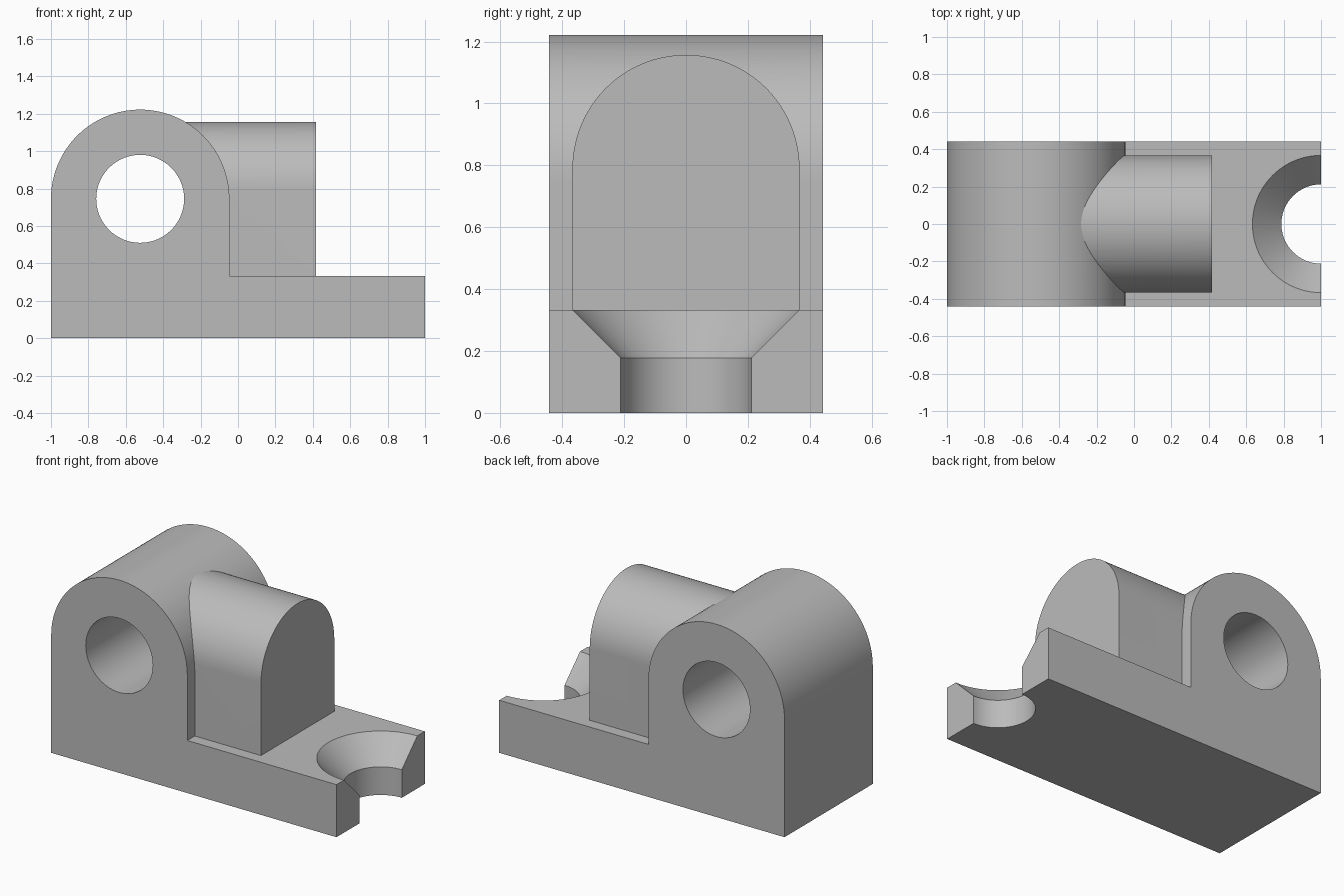
import bpy
import bmesh
from math import sin, cos, pi, radians
from mathutils import Vector

if "Cube" in bpy.data.objects:
    bpy.data.objects.remove(bpy.data.objects["Cube"], do_unlink=True)

# Main dimensions
HALF_DEPTH = 0.442
BASE_TOP = 0.333
BORE_X, BORE_Z = -0.523, 0.745
LUG_R, BORE_R = 0.477, 0.235
ARCH_R, ARCH_Z, ARCH_END = 0.367, 0.79, 0.418
HOLE_R, SINK_Z = 0.212, 0.178

grey = bpy.data.materials.new("plain grey")
grey.use_nodes = True
colour = (0.5, 0.5, 0.5, 1)
grey.diffuse_color = colour
grey.node_tree.nodes["Principled BSDF"].inputs["Base Color"].default_value = colour


def arc(cx, cy, r, start, end, steps):
    """Points along an arc, angles in radians."""
    angles = [start + (end - start) * i / steps for i in range(steps + 1)]
    return [(cx + r * cos(a), cy + r * sin(a)) for a in angles]


def make_object(name, bm):
    bmesh.ops.recalc_face_normals(bm, faces=bm.faces)
    mesh = bpy.data.meshes.new(name)
    bm.to_mesh(mesh)
    bm.free()
    mesh.materials.append(grey)
    obj = bpy.data.objects.new(name, mesh)
    bpy.context.collection.objects.link(obj)
    return obj


def extrude_profile(name, points, place, offset):
    """Fill an outline placed in space by a function, then extrude it."""
    bm = bmesh.new()
    face = bm.faces.new([bm.verts.new(place(u, v)) for u, v in points])
    result = bmesh.ops.extrude_face_region(bm, geom=[face], use_keep_orig=True)
    verts = [g for g in result["geom"] if isinstance(g, bmesh.types.BMVert)]
    bmesh.ops.translate(bm, verts=verts, vec=Vector(offset))
    return make_object(name, bm)


def lathe(name, profile, x, steps=96):
    """Spin a closed radius/height profile about a vertical axis."""
    bm = bmesh.new()
    verts = [bm.verts.new((x + r, 0, z)) for r, z in profile]
    edges = [bm.edges.new(pair) for pair in zip(verts, verts[1:])]
    bmesh.ops.spin(bm, geom=verts + edges, cent=(x, 0, 0), axis=(0, 0, 1),
                   angle=2 * pi, steps=steps)
    bmesh.ops.remove_doubles(bm, verts=bm.verts, dist=0.0001)
    return make_object(name, bm)


def combine(target, tool, operation):
    """Apply a boolean and discard the tool object."""
    tool.hide_render = True
    mod = target.modifiers.new(operation.lower(), "BOOLEAN")
    mod.object = tool
    mod.operation = operation
    mod.solver = "EXACT"
    bpy.context.view_layer.objects.active = target
    bpy.ops.object.modifier_apply(modifier=mod.name)
    bpy.data.objects.remove(tool, do_unlink=True)


# Round-topped lug and flat foot share one side profile
side = [(-1, 0), (1, 0), (1, BASE_TOP), (BORE_X + LUG_R, BASE_TOP)]
side += arc(BORE_X, BORE_Z, LUG_R, 0, pi, 64)
bracket = extrude_profile("bracket", side, lambda u, v: (u, -HALF_DEPTH, v),
                          (0, 2 * HALF_DEPTH, 0))

# Arched block running from the lug along the foot
arch = [(-ARCH_R, 0.1), (ARCH_R, 0.1)] + arc(0, ARCH_Z, ARCH_R, 0, pi, 64)
arch_block = extrude_profile("arched_block", arch, lambda u, v: (BORE_X, u, v),
                             (ARCH_END - BORE_X, 0, 0))
combine(bracket, arch_block, "UNION")

# Cross bore through the lug
circle = arc(BORE_X, BORE_Z, BORE_R, 0, 2 * pi, 96)[:-1]
bore = extrude_profile("bore_cutter", circle, lambda u, v: (u, -1, v), (0, 2, 0))
combine(bracket, bore, "DIFFERENCE")

# Half countersunk hole at the end of the foot
slope = (ARCH_R - HOLE_R) / (BASE_TOP - SINK_Z)
rim = BASE_TOP + 0.05
sink = lathe("countersink_cutter",
             [(0, -0.1), (HOLE_R, -0.1), (HOLE_R, SINK_Z),
              (HOLE_R + slope * (rim - SINK_Z), rim), (0, rim)], 1)
combine(bracket, sink, "DIFFERENCE")

# Smooth the curved walls, keep the edges crisp
bpy.ops.object.select_all(action="DESELECT")
bracket.select_set(True)
bpy.context.view_layer.objects.active = bracket
bpy.ops.object.shade_smooth_by_angle(angle=radians(25))
